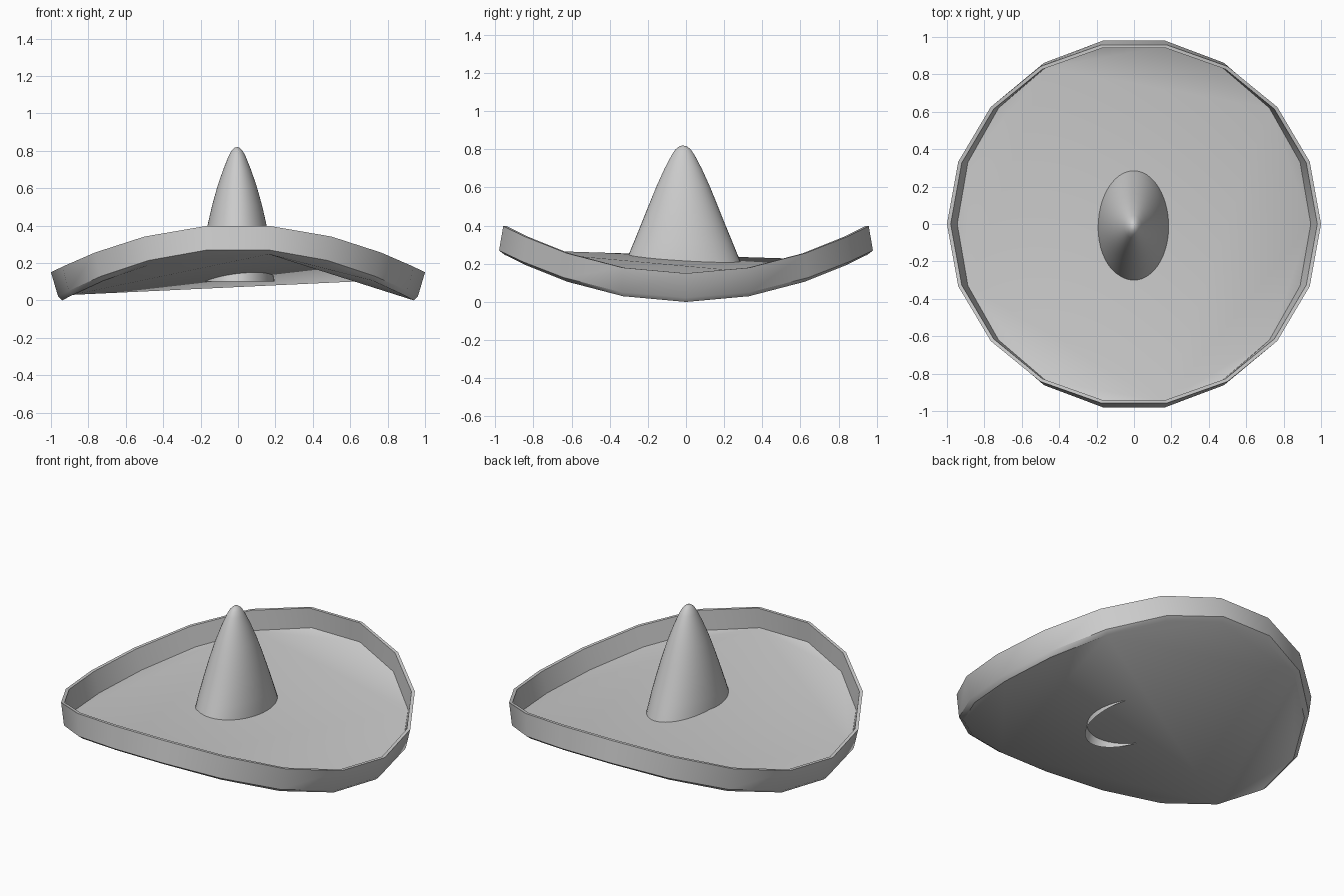
import bpy, bmesh
from math import cos, sin, radians, pi

if "Cube" in bpy.data.objects:
    bpy.data.objects.remove(bpy.data.objects["Cube"])


def finish(name, bm, angle):
    bmesh.ops.recalc_face_normals(bm, faces=bm.faces)
    mesh = bpy.data.meshes.new(name)
    bm.to_mesh(mesh)
    bm.free()
    ob = bpy.data.objects.new(name, mesh)
    bpy.context.collection.objects.link(ob)
    bpy.ops.object.select_all(action='DESELECT')
    ob.select_set(True)
    bpy.context.view_layer.objects.active = ob
    bpy.ops.object.shade_smooth_by_angle(angle=radians(angle))
    return ob


def bridge(bm, a, b):
    n = len(a)
    for i in range(n):
        bm.faces.new((a[i], a[(i + 1) % n], b[(i + 1) % n], b[i]))


def fill(bm, ring, core):
    """Fill a warped ring: small corner triangles, larger ones, then the core."""
    n = len(ring)
    tris = [(i, i + 1, i + 2) for i in range(0, n, 2)]
    tris += [(2, 4, 6), (6, 8, 10), (10, 12, 14), (14, 16, 0), (14, 0, 2)]
    for t in tris + core:
        bm.faces.new([ring[i % n] for i in t])


# Saddle-shaped brim: 18-sided rings (x radius, y radius, height)
SIDES = 18
bm = bmesh.new()
rings = []
for rx, ry, h in [(0.94, 0.965, 0.0), (0.962, 0.995, 0.022), (1.0, 0.973, 0.15),
                  (0.98, 0.955, 0.15), (0.945, 0.965, 0.027)]:
    ring = []
    for i in range(SIDES):
        a = 2 * pi * i / SIDES
        ring.append(bm.verts.new((rx * cos(a), ry * sin(a), h + 0.255 * sin(a) ** 2)))
    rings.append(ring)
for lower, upper in zip(rings, rings[1:]):
    bridge(bm, lower, upper)
# Underside and upper floor fold along opposite diagonals
fill(bm, rings[0], [(2, 6, 10), (2, 10, 14)])
fill(bm, rings[-1], [(2, 6, 14), (6, 10, 14)])
finish("hat_brim", bm, 30)

# Tall oval crown, open below and passing slightly through the brim
SEG = 48
bm = bmesh.new()
rings = []
for rx, ry, z in [(0.200, 0.342, 0.10), (0.190, 0.297, 0.22), (0.176, 0.260, 0.31),
                  (0.156, 0.219, 0.41), (0.133, 0.179, 0.51), (0.105, 0.138, 0.61),
                  (0.074, 0.097, 0.70), (0.046, 0.060, 0.77), (0.030, 0.040, 0.80),
                  (0.014, 0.019, 0.816)]:
    rings.append([bm.verts.new((rx * cos(2 * pi * i / SEG) - 0.005,
                                ry * sin(2 * pi * i / SEG) - 0.015, z))
                  for i in range(SEG)])
for lower, upper in zip(rings, rings[1:]):
    bridge(bm, lower, upper)
tip = bm.verts.new((-0.005, -0.018, 0.82))
for i in range(SEG):
    bm.faces.new((rings[-1][i], rings[-1][(i + 1) % SEG], tip))
finish("hat_crown", bm, 50)
